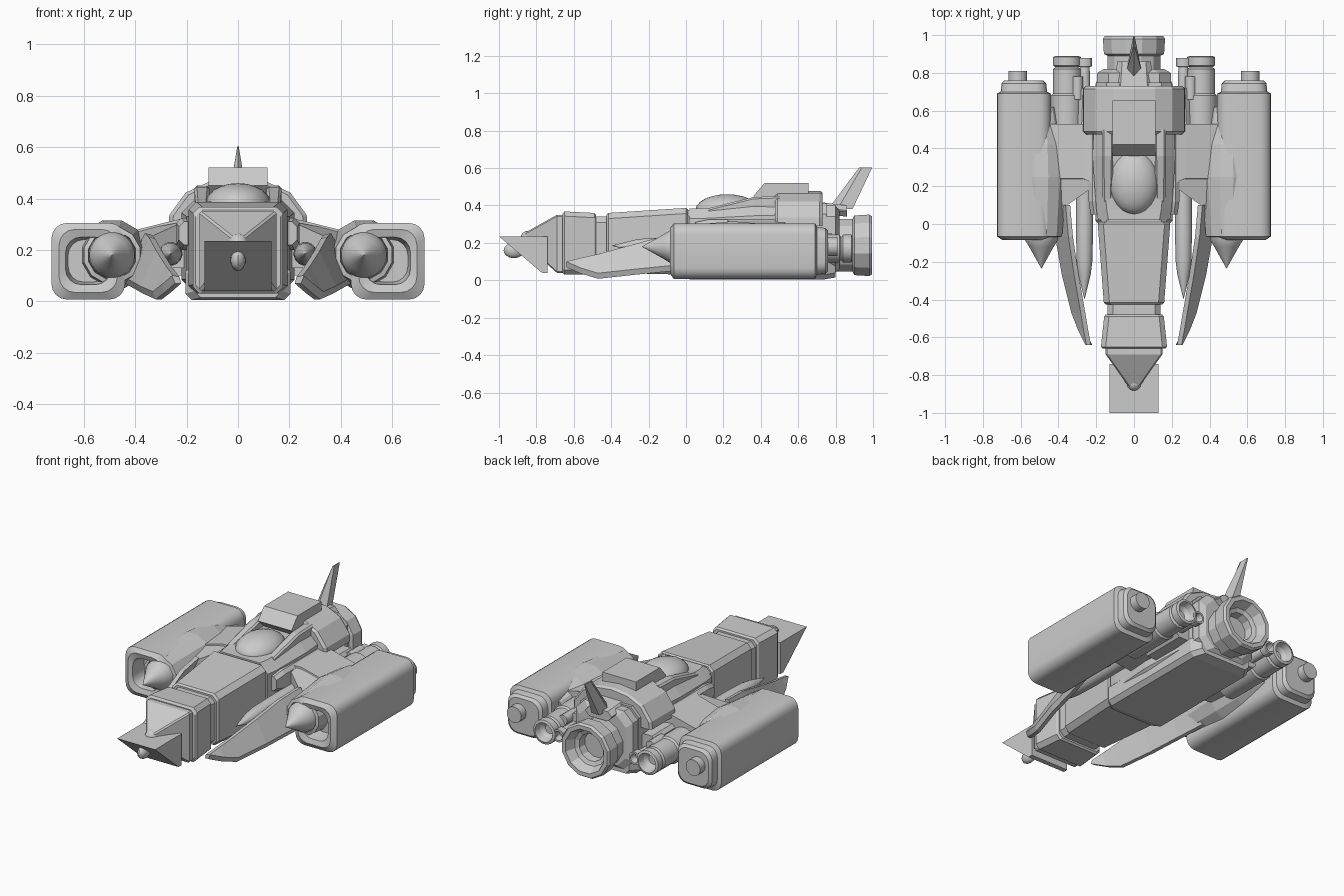
import bpy, bmesh, math
from mathutils import Vector


def finish(name, bm, mirror=False, smooth=None):
    bmesh.ops.recalc_face_normals(bm, faces=bm.faces)
    me = bpy.data.meshes.new(name)
    bm.to_mesh(me)
    bm.free()
    ob = bpy.data.objects.new(name, me)
    bpy.context.collection.objects.link(ob)
    if mirror:
        ob.modifiers.new("Mirror", 'MIRROR')
    if smooth:
        bpy.context.view_layer.objects.active = ob
        ob.select_set(True)
        bpy.ops.object.shade_smooth_by_angle(angle=math.radians(smooth))
        ob.select_set(False)
    return ob


def skin(name, rings, **kw):
    """Bridge equal-length closed rings of points and cap both ends."""
    bm = bmesh.new()
    vs = [[bm.verts.new(p) for p in r] for r in rings]
    n = len(rings[0])
    for a, b in zip(vs, vs[1:]):
        for i in range(n):
            j = (i + 1) % n
            bm.faces.new((a[i], a[j], b[j], b[i]))
    bm.faces.new(vs[0])
    bm.faces.new(vs[-1])
    bmesh.ops.remove_doubles(bm, verts=bm.verts, dist=1e-5)
    return finish(name, bm, **kw)


def loft(name, sections, ch=0.03, seg=1, cx=0, **kw):
    """Rounded-rectangle sections (y, half width, z bottom, z top) along y."""
    rings = []
    for y, hw, zb, zt in sections:
        ring = []
        c = min(ch, hw * 0.9, (zt - zb) * 0.45)
        corners = ((1, zt - c), (-1, zt - c), (-1, zb + c), (1, zb + c))
        for k, (sx, z) in enumerate(corners):
            for i in range(seg + 1):
                a = math.pi / 2 * (k + i / seg)
                ring.append((cx + sx * (hw - c) + c * math.cos(a), y, z + c * math.sin(a)))
        rings.append(ring)
    return skin(name, rings, **kw)


def lathe(name, cx, cz, profile, n=12, **kw):
    """Revolve (y, radius) pairs about an axis parallel to y."""
    rings = []
    for y, r in profile:
        r = max(r, 0.001)
        rings.append([(cx + r * math.cos(2 * math.pi * (i + .5) / n), y,
                       cz + r * math.sin(2 * math.pi * (i + .5) / n)) for i in range(n)])
    return skin(name, rings, **kw)


def prism(name, pts, offset, **kw):
    """Extrude a flat outline by an offset vector."""
    o = Vector(offset)
    return skin(name, [[Vector(p) for p in pts], [Vector(p) + o for p in pts]], **kw)


def ellipsoid(name, loc, radii, u=24, v=12):
    bm = bmesh.new()
    bmesh.ops.create_uvsphere(bm, u_segments=u, v_segments=v, radius=1)
    bmesh.ops.scale(bm, vec=radii, verts=bm.verts)
    bmesh.ops.translate(bm, vec=loc, verts=bm.verts)
    return finish(name, bm, smooth=40)


# Nose: pyramid, chin wedge and sensor
loft("nose_pyramid", [(-0.65, .15, .04, .35), (-0.69, .15, .04, .35),
                      (-0.86, .03, .19, .255)], ch=.008)
prism("nose_wedge", [(-.13, -1, .235), (-.13, -.74, .235), (-.13, -.74, .04), (-.13, -.77, .04)],
      (.26, 0, 0))
ellipsoid("nose_tip", (0, -.845, .225), (.04, .04, .04), 12, 8)
ellipsoid("nose_sensor", (0, -.92, .16), (.03, .055, .042), 12, 8)

# Forward fuselage segments
loft("neck_collar", [(-.66, .165, .04, .355), (-.65, .175, .03, .368),
                     (-.49, .158, .03, .36), (-.48, .15, .04, .35)], ch=.025)
loft("neck_joint", [(-.49, .14, .05, .34), (-.40, .14, .05, .34)], ch=.03)
loft("forward_hull", [(-.425, .15, .045, .35), (-.415, .16, .04, .36),
                      (0, .192, .03, .387), (.01, .185, .04, .38)], ch=.03)
loft("hull_joint", [(0, .175, .04, .375), (.1, .175, .04, .375)], ch=.03)

# Main fuselage, keel and side rails
loft("main_hull", [(.02, .19, .03, .385), (.08, .20, .03, .385), (.36, .22, .03, .40),
                   (.75, .20, .03, .41)], ch=.055)
loft("keel", [(-.02, .17, .015, .12), (.02, .205, .005, .14), (.74, .205, .005, .14),
              (.80, .17, .015, .12)], ch=.025)
loft("side_rail", [(.05, .03, .22, .31), (.12, .04, .2, .325), (.5, .04, .2, .325)],
     ch=.02, cx=.2, mirror=True)

# Canopy, cockpit fairings and dorsal box
ellipsoid("canopy", (0, .22, .375), (.13, .17, .085))
loft("canopy_fairing", [(.12, .025, .36, .385), (.36, .03, .36, .445), (.5, .03, .36, .45)],
     ch=.01, cx=.14, mirror=True)
prism("dorsal_box", [(-.115, .36, .45), (-.115, .42, .52), (-.115, .655, .52),
                     (-.115, .655, .40), (-.115, .41, .40)], (.23, 0, 0))

# Faceted hump around the rear fuselage
arch = [(.265, .29), (.262, .335), (.20, .42), (.11, .462), (0, .475)]
arch += [(-x, z) for x, z in arch[-2::-1]]
skin("rear_hump", [[(x * s, y, .29 + (z - .29) * s) for x, z in arch]
                   for y, s in ((.475, .96), (.49, 1.02), (.715, 1.02), (.73, .97))])

# Tail block, main nozzle and tail fin
loft("tail_block", [(.72, .195, .04, .40), (.80, .195, .04, .40), (.82, .16, .06, .37)], ch=.06)
loft("tail_spine", [(.70, .10, .36, .42), (.86, .09, .34, .40)], ch=.03)
lathe("main_nozzle", 0, .187, [(.78, .145), (.89, .145), (.90, .165), (.98, .17), (.995, .16),
                              (.995, .135), (.94, .11), (.93, .085), (.88, .08)], n=12)
skin("tail_fin", [
    [(0, .76, .38), (.04, .81, .38), (.025, .89, .38), (-.025, .89, .38), (-.04, .81, .38)],
    [(0, .925, .602), (.003, .94, .602), (.003, .995, .602), (-.003, .995, .602),
     (-.003, .94, .602)]])

# Side pods: rounded box with a recessed mouth and a tapered back
px, hw = .583, .143
loft("side_pod", [(.02, hw - .065, .075, .24), (-.075, hw - .055, .065, .25),
                  (-.085, hw - .03, .035, .28), (-.065, hw, .007, .305),
                  (.69, hw, .007, .305), (.70, hw - .02, .03, .285),
                  (.745, hw - .025, .035, .28), (.76, hw - .04, .05, .265)],
     ch=.06, seg=4, cx=px, mirror=True, smooth=30)
lathe("pod_peg", .615, .18, [(.74, .05), (.81, .05)], n=16, mirror=True, smooth=40)

# Pod nacelle and its cone
lathe("pod_nacelle", .49, .18, [(-.02, .09), (-.07, .095), (-.065, .113), (.02, .12),
                               (.25, .14), (.42, .125), (.62, .08)], n=12, mirror=True)
lathe("nacelle_cone", .49, .18, [(-.03, .092), (-.085, .088), (-.12, .066), (-.235, 0)],
      n=24, mirror=True, smooth=40)

# Inner guns
lathe("inner_gun", .262, .185, [(.3, .045), (-.05, .046), (-.2, .042), (-.27, .033), (-.395, 0)],
      n=16, mirror=True, smooth=40)

# Wings with forward spikes
prism("wing_root", [(.18, .22, .13), (.34, .24, .13), (.43, .26, .13), (.43, .53, .13),
                    (.18, .53, .13)], (0, 0, .13), mirror=True)
skin("wing_top", [
    [(.18, .2, .33), (.18, .55, .33), (.18, .55, .2), (.18, .2, .2)],
    [(.27, .24, .31), (.27, .53, .31), (.27, .53, .2), (.27, .22, .2)],
    [(.45, .24, .265), (.45, .53, .265), (.45, .53, .2), (.45, .24, .2)]], mirror=True)
skin("wing_spike", [
    [(.21, .2, .31), (.21, .34, .31), (.21, .34, .2), (.21, .2, .2)],
    [(.41, .06, .22), (.43, .28, .27), (.43, .28, .18), (.41, .06, .19)]], mirror=True)

# Swept front blades: (y, top x, top z, bottom x, bottom z)
t = .012
skin("front_blade", [
    [(tx - t, y, tz), (tx + t, y, tz + .005), (bx + t, y, bz + .03), (bx, y, bz), (bx - 2 * t, y, bz)]
    for y, tx, tz, bx, bz in ((.1, .35, .26, .44, .07), (-.07, .335, .245, .405, .05),
                              (-.27, .305, .19, .37, .03), (-.47, .27, .135, .32, .008),
                              (-.56, .255, .115, .285, .035), (-.64, .24, .095, .245, .07))],
     mirror=True)

# Auxiliary engines
lathe("side_engine", .355, .17, [(.4, .085), (.68, .085), (.69, .075), (.82, .075), (.83, .062),
                                (.84, .075), (.885, .075), (.89, .06), (.85, .05), (.83, .03)],
      n=16, mirror=True, smooth=30)
lathe("small_thruster", .262, .17, [(.5, .045), (.71, .045), (.72, .03), (.8, .03), (.83, .026),
                                   (.835, .04), (.88, .04), (.88, .028), (.84, .02)],
      n=12, mirror=True, smooth=30)
loft("thruster_bracket", [(.45, .06, .10, .26), (.72, .05, .11, .25)], ch=.02, cx=.24, mirror=True)
lathe("thruster_valve", .30, .22, [(.66, .03), (.78, .03)], n=12, mirror=True, smooth=40)
